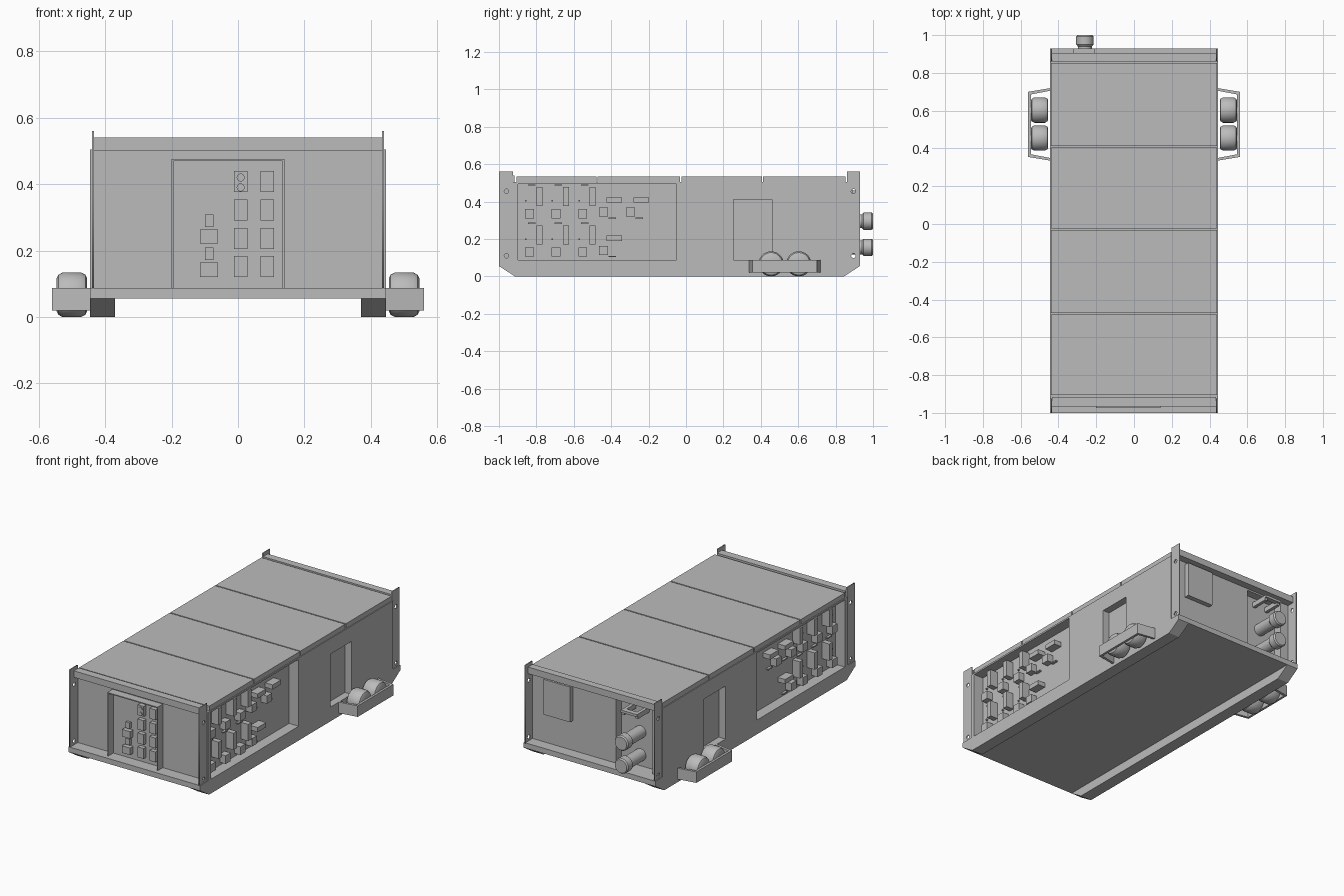
import bpy, bmesh, math
from mathutils import Matrix

old = bpy.data.objects.get("Cube")
if old:
    bpy.data.objects.remove(old, do_unlink=True)

grey = bpy.data.materials.new("plain_grey")
grey.use_nodes = True
COLOR = (0.5, 0.5, 0.5, 1)
grey.diffuse_color = COLOR
grey.node_tree.nodes["Principled BSDF"].inputs["Base Color"].default_value = COLOR


def finish(name, bm):
    bmesh.ops.recalc_face_normals(bm, faces=bm.faces)
    mesh = bpy.data.meshes.new(name)
    bm.to_mesh(mesh)
    bm.free()
    mesh.materials.append(grey)
    obj = bpy.data.objects.new(name, mesh)
    bpy.context.collection.objects.link(obj)
    return obj


def add_box(bm, x, y, z):
    verts = bmesh.ops.create_cube(bm, size=1)["verts"]
    for v in verts:
        for i, (a, b) in enumerate((x, y, z)):
            v.co[i] = (a + b) / 2 + v.co[i] * (b - a)


def boxes(name, *items):
    bm = bmesh.new()
    for item in items:
        add_box(bm, *item)
    return finish(name, bm)


def prism(name, points, axis, lo, hi):
    """Extrude a 2D outline along x (axis 0) or z (axis 2)."""
    bm = bmesh.new()
    place = (lambda p, h: (h, *p)) if axis == 0 else (lambda p, h: (*p, h))
    face = bm.faces.new([bm.verts.new(place(p, lo)) for p in points])
    geo = bmesh.ops.extrude_face_region(bm, geom=[face])["geom"]
    for v in geo:
        if isinstance(v, bmesh.types.BMVert):
            v.co[axis] = hi
    return finish(name, bm)


def lathe(name, profile, center, axis, steps=32):
    """Spin a (radius, distance) profile around the x or y axis."""
    bm = bmesh.new()
    verts = [bm.verts.new((r, 0, h)) for r, h in profile]
    edges = [bm.edges.new(pair) for pair in zip(verts, verts[1:])]
    bmesh.ops.spin(bm, geom=verts + edges, cent=(0, 0, 0), axis=(0, 0, 1),
                   angle=math.tau, steps=steps)
    bmesh.ops.remove_doubles(bm, verts=bm.verts, dist=0.0001)
    rot = Matrix.Rotation(math.pi / 2, 4, "Y") if axis == "x" else Matrix.Rotation(-math.pi / 2, 4, "X")
    bm.transform(Matrix.Translation(center) @ rot)
    obj = finish(name, bm)
    bpy.ops.object.select_all(action="DESELECT")
    obj.select_set(True)
    bpy.context.view_layer.objects.active = obj
    bpy.ops.object.shade_smooth_by_angle(angle=math.radians(35))
    return obj


def corner_plate(name, x, y0, y1, hole_y):
    """Thin upright plate with two bolt holes, from a filled curve."""
    curve = bpy.data.curves.new(name, "CURVE")
    curve.dimensions = "2D"
    curve.fill_mode = "BOTH"
    curve.extrude = 0.003
    loops = [[(y0, 0.08), (y1, 0.08), (y1, 0.56), (y0, 0.56)]]
    for hz in (0.11, 0.455):
        loops.append([(hole_y + 0.012 * math.cos(math.tau * i / 16),
                       hz + 0.012 * math.sin(math.tau * i / 16)) for i in range(16)])
    for loop in loops:
        spline = curve.splines.new("POLY")
        spline.points.add(len(loop) - 1)
        for point, (a, b) in zip(spline.points, loop):
            point.co = (a, b, 0, 1)
        spline.use_cyclic_u = True
    temp = bpy.data.objects.new(name + "_outline", curve)
    bpy.context.collection.objects.link(temp)
    bpy.context.view_layer.update()
    bm = bmesh.new()
    bm.from_mesh(temp.evaluated_get(bpy.context.evaluated_depsgraph_get()).to_mesh())
    bpy.data.objects.remove(temp, do_unlink=True)
    # curve x -> y, curve y -> z, curve z -> x
    bm.transform(Matrix(((0, 0, 1, x), (1, 0, 0, 0), (0, 1, 0, 0), (0, 0, 0, 1))))
    bmesh.ops.remove_doubles(bm, verts=bm.verts, dist=0.0001)
    finish(name, bm)


# Base deck and body core
boxes("base_deck", ((-0.445, 0.445), (-1, 0.93), (0.055, 0.087)))
boxes("body_core", ((-0.38, 0.38), (-0.92, 0.81), (0.08, 0.505)))

# Roof panels with narrow gaps
edges = (-0.905, -0.472, -0.025, 0.412, 0.86)
boxes("roof_panels", *[((-0.44, 0.44), (a, b - 0.007), (0.5, 0.535))
                       for a, b in zip(edges, edges[1:])])

# End beams overhanging the end walls
boxes("front_beam", ((-0.433, 0.433), (-0.965, -0.917), (0.5, 0.54)))
boxes("back_beam", ((-0.433, 0.433), (0.86, 0.905), (0.5, 0.54)))

# Front wall and the hood around its control panel
boxes("front_wall", ((-0.435, 0.435), (-0.925, -0.9), (0.08, 0.505)))
boxes("control_hood",
      ((-0.2, -0.194), (-0.975, -0.92), (0.08, 0.475)),
      ((0.134, 0.14), (-0.975, -0.92), (0.08, 0.475)),
      ((-0.2, 0.14), (-0.975, -0.92), (0.469, 0.475)))

# Front control modules and sockets
modules = [((x, x + 0.04), (-0.95, -0.92), (z, z + 0.063))
           for x in (-0.012, 0.068) for z in (0.12, 0.205, 0.29, 0.377)]
boxes("control_modules", *modules)
boxes("control_sockets",
      *[((-0.115, -0.06), (-0.955, -0.92), (z, z + 0.043)) for z in (0.121, 0.221)],
      *[((-0.1, -0.073), (-0.94, -0.92), (z, z + 0.038)) for z in (0.171, 0.271)])
for i, z in enumerate((0.39, 0.42)):
    lathe("dial_%d" % (i + 1), [(0, -0.006), (0.012, -0.006), (0.012, 0)],
          (0.008, -0.95, z), "y", 16)

# Back wall, with an open equipment bay and a cabinet
boxes("back_wall",
      ((-0.13, 0.445), (0.8, 0.86), (0.08, 0.505)),
      ((-0.445, -0.415), (0.8, 0.86), (0.08, 0.505)),
      ((-0.445, 0.445), (0.8, 0.86), (0.49, 0.505)))
boxes("back_cabinet", ((0.16, 0.34), (0.85, 0.89), (0.27, 0.485)))
boxes("back_bracket",
      ((-0.32, -0.21), (0.9, 0.93), (0.445, 0.46)),
      ((-0.32, -0.3), (0.8, 0.92), (0.43, 0.46)),
      ((-0.23, -0.21), (0.8, 0.92), (0.43, 0.46)))
for i, z in enumerate((0.155, 0.295)):
    lathe("back_drum_%d" % (i + 1),
          [(0, -0.19), (0.037, -0.19), (0.037, -0.06), (0.046, -0.05),
           (0.046, -0.008), (0.04, 0), (0, 0)], (-0.26, 1, z), "y")

# Both long sides
for side, s in (("left", 1), ("right", -1)):
    def span(a, b):
        return tuple(sorted((s * a, s * b)))

    prism(side + "_skid", [(-1, 0.055), (-0.915, 0), (0.845, 0), (0.93, 0.055)],
          0, *span(0.37, 0.445))

    # Wall with the equipment bay and the door niche left open
    wall, z = span(0.375, 0.445), (0.08, 0.505)
    boxes(side + "_wall",
          (wall, (-0.925, -0.897), z),
          (wall, (-0.05, 0.255), z),
          (wall, (0.46, 0.86), z),
          (wall, (0.255, 0.46), (0.41, 0.505)),
          (wall, (-0.9, -0.05), (0.495, 0.505)))
    boxes(side + "_door", (span(0.375, 0.4), (0.25, 0.47), (0.08, 0.42)))
    corner_plate(side + "_front_plate", s * 0.437, -1, -0.925, -0.96)
    corner_plate(side + "_back_plate", s * 0.437, 0.86, 0.93, 0.895)

    # Equipment in the bay: two rows of switch boxes and breakers
    parts = []
    for row in (0, 0.205):
        for col in range(3):
            y = -0.86 + 0.142 * col
            parts += [(span(0.37, 0.42), (y, y + 0.048), (0.105 + row, 0.155 + row)),
                      (span(0.37, 0.43), (y + 0.06, y + 0.092), (0.17 + row, 0.272 + row)),
                      (span(0.37, 0.395), (y + 0.015, y + 0.055), (0.28 + row, 0.287 + row)),
                      (span(0.37, 0.39), (y, y + 0.008), (0.195 + row, 0.203 + row))]
    for y, low in ((-0.465, 0.115), (-0.465, 0.32), (-0.32, 0.32)):
        parts += [(span(0.37, 0.42), (y, y + 0.048), (low, low + 0.048)),
                  (span(0.37, 0.43), (y + 0.04, y + 0.122), (low + 0.075, low + 0.103)),
                  (span(0.37, 0.395), (y + 0.05, y + 0.09), (low - 0.012, low - 0.005))]
    boxes(side + "_bay_equipment", *parts)

    # Wheel guard with splayed ends
    outline = [(0.44, 0.335), (0.56, 0.355), (0.56, 0.7), (0.44, 0.72),
               (0.44, 0.706), (0.546, 0.686), (0.546, 0.369), (0.44, 0.349)]
    prism(side + "_wheel_guard", [(s * x, y) for x, y in outline], 2, 0.02, 0.087)
    for end, y in (("front", 0.455), ("rear", 0.603)):
        lathe("%s_%s_wheel" % (side, end),
              [(0, -0.046), (0.05, -0.046), (0.06, -0.041), (0.067, -0.028),
               (0.067, 0.028), (0.06, 0.041), (0.05, 0.046), (0, 0.046)],
              (s * 0.5, y, 0.067), "x")
